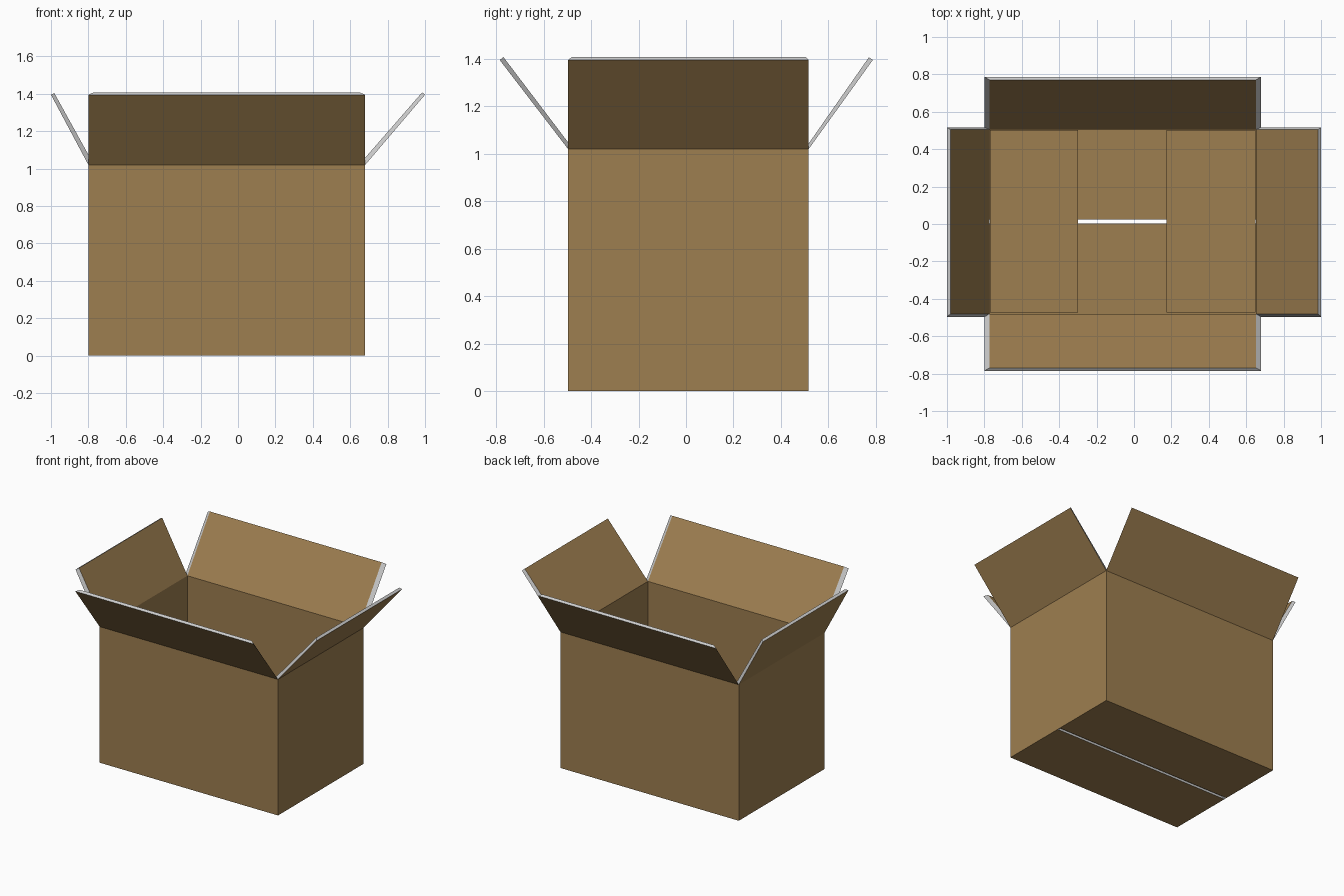
import bpy
import bmesh
from mathutils import Vector

if "Cube" in bpy.data.objects:
    bpy.data.objects.remove(bpy.data.objects["Cube"])

card = bpy.data.materials.new("cardboard")
card.diffuse_color = (0.34, 0.21, 0.08, 1)
card.use_nodes = True
card.node_tree.nodes["Principled BSDF"].inputs["Base Color"].default_value = card.diffuse_color
edge = bpy.data.materials.new("cut_edge")
edge.diffuse_color = (0.8, 0.8, 0.8, 1)
edge.use_nodes = True
edge.node_tree.nodes["Principled BSDF"].inputs["Base Color"].default_value = edge.diffuse_color


def panel(name, outer, inner):
    """Cardboard sheet: brown outer and inner faces, grey cut edges."""
    bm = bmesh.new()
    a = [bm.verts.new(p) for p in outer]
    b = [bm.verts.new(p) for p in inner]
    bm.faces.new(a)
    bm.faces.new(b[::-1])
    for i in range(4):
        j = (i + 1) % 4
        bm.faces.new((a[j], a[i], b[i], b[j])).material_index = 1
    bmesh.ops.recalc_face_normals(bm, faces=bm.faces)
    me = bpy.data.meshes.new(name)
    bm.to_mesh(me)
    bm.free()
    me.materials.append(card)
    me.materials.append(edge)
    bpy.context.collection.objects.link(bpy.data.objects.new(name, me))


def rect(x0, x1, y0, y1):
    return [(x0, y0), (x1, y0), (x1, y1), (x0, y1)]


def at(points, z):
    return [Vector((x, y, z)) for x, y in points]


OUT = rect(-0.80, 0.68, -0.497, 0.517)
INN = rect(-0.773, 0.652, -0.480, 0.505)
TOP_O, TOP_I, BOT_I = 1.02, 1.026, 0.016

# Four walls and their open top flaps: (name, outward direction, run)
sides = [("front", (0, -1), 0.288), ("right", (1, 0), 0.32),
         ("back", (0, 1), 0.27), ("left", (-1, 0), 0.20)]
RISE, THICK = 0.375, 0.020
for i, (name, (dx, dy), run) in enumerate(sides):
    j = (i + 1) % 4
    o, n = [OUT[i], OUT[j]], [INN[i], INN[j]]
    o_hinge, n_hinge = at(o, TOP_O), at(n, TOP_I)
    panel(name + "_wall", at(o, 0) + o_hinge[::-1], at(n, BOT_I) + n_hinge[::-1])

    # Flap tip, with the inner face inset along the hinge
    lift = Vector((dx * run, dy * run, RISE))
    inward = Vector((-dx * RISE, -dy * RISE, run)).normalized() * THICK
    o_tip = [p + lift for p in o_hinge]
    n_tip = [p + inward for p in o_tip]
    along = 0 if dx == 0 else 1
    for t, h in zip(n_tip, n_hinge):
        t[along] = h[along]
    panel(name + "_top_flap", o_hinge + o_tip[::-1], n_hinge + n_tip[::-1])

# Bottom outer flaps, leaving a narrow slit between them
panel("front_bottom_flap", at(rect(-0.80, 0.68, -0.497, 0.003), 0),
      at(rect(-0.773, 0.652, -0.480, 0.003), BOT_I))
panel("back_bottom_flap", at(rect(-0.80, 0.68, 0.025, 0.517), 0),
      at(rect(-0.773, 0.652, 0.025, 0.505), BOT_I))

# Bottom inner flaps folded in from the short sides
for name, x0, x1 in (("left", -0.771, -0.30), ("right", 0.175, 0.650)):
    r = rect(x0, x1, -0.473, 0.503)
    panel(name + "_bottom_flap", at(r, 0.018), at(r, 0.034))
